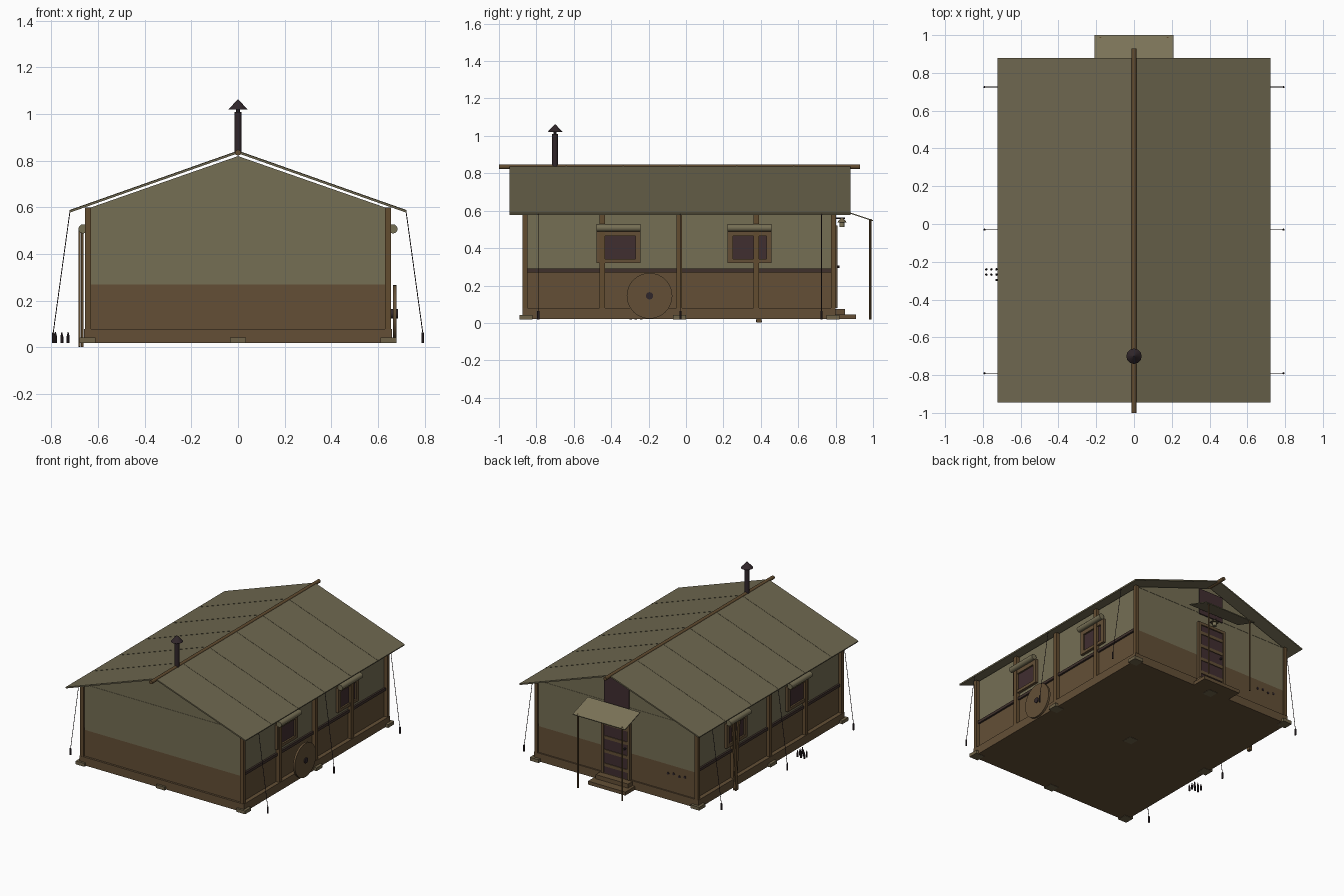
import bpy
import bmesh
from math import radians, atan2, pi
from mathutils import Vector, Matrix

old = bpy.data.objects.get("Cube")
if old:
    bpy.data.objects.remove(old)


def material(name, r, g, b):
    def lin(c):
        c /= 255
        return ((c + 0.055) / 1.055) ** 2.4
    mat = bpy.data.materials.new(name)
    mat.use_nodes = True
    col = (lin(r), lin(g), lin(b), 1)
    mat.diffuse_color = col
    node = mat.node_tree.nodes["Principled BSDF"]
    node.inputs["Base Color"].default_value = col
    node.inputs["Roughness"].default_value = 0.9
    return mat


CANVAS = material("wall canvas", 117, 110, 84)
ROOF = material("roof canvas", 110, 103, 79)
AWNING = material("awning canvas", 124, 116, 89)
WOOD = material("brown wood", 99, 79, 54)
TIMBER = material("post timber", 98, 76, 48)
DARK = material("dark maroon", 64, 46, 48)
TRIM = material("dark trim", 62, 48, 43)
IRON = material("black iron", 48, 38, 42)
STONE = material("footing", 110, 98, 72)


def finish(name, bm, mat, smooth=False):
    bmesh.ops.recalc_face_normals(bm, faces=bm.faces)
    me = bpy.data.meshes.new(name)
    bm.to_mesh(me)
    bm.free()
    me.materials.append(mat)
    ob = bpy.data.objects.new(name, me)
    bpy.context.scene.collection.objects.link(ob)
    if smooth:
        bpy.ops.object.select_all(action='DESELECT')
        ob.select_set(True)
        bpy.context.view_layer.objects.active = ob
        bpy.ops.object.shade_smooth_by_angle(angle=radians(40))
    return ob


def box(name, x, y, z, mat):
    """Box from (min, max) pairs."""
    bm = bmesh.new()
    bmesh.ops.create_cube(bm, size=1)
    for v in bm.verts:
        v.co = [sum(p) / 2 + c * (p[1] - p[0]) for p, c in zip((x, y, z), v.co)]
    return finish(name, bm, mat)


def prism(name, outline, y0, y1, mat):
    """Extrude an (x, z) outline along y."""
    bm = bmesh.new()
    face = bm.faces.new([bm.verts.new((x, y0, z)) for x, z in outline])
    new = bmesh.ops.extrude_face_region(bm, geom=[face])["geom"]
    verts = [g for g in new if isinstance(g, bmesh.types.BMVert)]
    bmesh.ops.translate(bm, verts=verts, vec=(0, y1 - y0, 0))
    return finish(name, bm, mat)


def rod(name, a, b, r, mat, sides=8, r2=None):
    """Cylinder or cone between two points."""
    a, b = Vector(a), Vector(b)
    d = b - a
    m = Matrix.Translation((a + b) / 2) @ d.to_track_quat('Z', 'Y').to_matrix().to_4x4()
    bm = bmesh.new()
    bmesh.ops.create_cone(bm, cap_ends=True, segments=sides, radius1=r,
                          radius2=r if r2 is None else r2, depth=d.length, matrix=m)
    return finish(name, bm, mat, smooth=sides > 6)


def side(s, a, b):
    """Mirrored x interval."""
    return (a, b) if s > 0 else (-b, -a)


Y0, Y1, MID = -0.86, 0.79, -0.035

# Floor frame and footings
box("sill_frame", (-0.66, 0.66), (-0.875, 0.80), (0.02, 0.08), WOOD)
for x in (-0.645, 0, 0.645):
    for y in (-0.855, MID, 0.785):
        box("footing", (x - 0.035, x + 0.035), (y - 0.035, y + 0.035), (0.018, 0.042), STONE)

# Walls: boarded base, canvas upper with gables
box("lower_wall", (-0.63, 0.63), (Y0, Y1), (0.08, 0.27), WOOD)
prism("upper_wall", [(-0.63, 0.27), (0.63, 0.27), (0.63, 0.60), (0, 0.82), (-0.63, 0.60)],
      Y0, Y1, CANVAS)
for y in (Y0, Y1):
    box("gable_seam", (-0.63, 0.63), (y - 0.002, y + 0.002), (0.597, 0.60), CANVAS)

# Side posts, rails and windows
for s in (-1, 1):
    for i in range(5):
        y = -0.861 + i * 0.4125
        wide = 0.013 if i % 4 == 0 else 0.015
        box("wall_post", side(s, 0.63, 0.656), (y - wide, y + wide), (0.08, 0.60), TIMBER)
    box("side_rail", side(s, 0.628, 0.643), (Y0, Y1), (0.27, 0.29), TRIM)
    for y in (-0.36, 0.34):
        f, g = (0.118, 0.09)
        box("window_pane", side(s, 0.628, 0.638), (y - g, y + g), (0.342, 0.465), DARK)
        for e in (-1, 1):
            box("window_jamb", side(s, 0.628, 0.650),
                tuple(sorted((y + e * g, y + e * f))), (0.32, 0.497), WOOD)
        for z in ((0.32, 0.342), (0.465, 0.497)):
            box("window_rail", side(s, 0.628, 0.650), (y - g, y + g), z, WOOD)
        rod("rolled_blind", (s * 0.664, y - f, 0.508), (s * 0.664, y + f, 0.508),
            0.02, CANVAS, 12)

# Roof slopes, seams and ridge pole
for s in (-1, 1):
    prism("roof_slope", [(0, 0.832), (s * 0.72, 0.578), (s * 0.723, 0.587), (0, 0.842)],
          -0.945, 0.88, ROOF)
    for i in range(1, 6):
        y = -0.945 + i * 1.825 / 6
        prism("roof_seam", [(0, 0.840), (s * 0.722, 0.585), (s * 0.723, 0.5885), (0, 0.8435)],
              y - 0.004, y + 0.004, ROOF)
rod("ridge_pole", (0, -1.0, 0.835), (0, 0.93, 0.835), 0.013, TIMBER, 10)

# Stove pipe
rod("stove_pipe", (0, -0.70, 0.83), (0, -0.70, 1.01), 0.016, IRON, 12)
rod("pipe_neck", (0, -0.70, 1.0), (0, -0.70, 1.03), 0.008, IRON)
rod("pipe_cap", (0, -0.70, 1.02), (0, -0.70, 1.062), 0.041, IRON, 12, 0.002)

# Guy ropes and stakes
for s in (-1, 1):
    for y in (-0.79, -0.03, 0.725):
        rod("guy_rope", (s * 0.72, y, 0.583), (s * 0.792, y, 0.06), 0.002, IRON, 5)
        rod("guy_stake", (s * 0.792, y, 0.018), (s * 0.792, y, 0.065), 0.006, IRON, 6)

# Doorway on the back wall
box("door_leaf", (-0.095, 0.095), (Y1, Y1 + 0.012), (0.08, 0.50), DARK)
for s in (-1, 1):
    box("door_jamb", side(s, 0.095, 0.115), (Y1, Y1 + 0.02), (0.08, 0.52), WOOD)
box("door_lintel", (-0.115, 0.115), (Y1, Y1 + 0.02), (0.50, 0.52), WOOD)
for z in (0.13, 0.23, 0.33, 0.43):
    box("door_batten", (-0.095, 0.095), (Y1, Y1 + 0.017), (z, z + 0.022), WOOD)
rod("door_handle", (-0.075, Y1, 0.30), (-0.075, Y1 + 0.03, 0.30), 0.007, IRON)
box("lower_step", (-0.15, 0.15), (0.79, 0.91), (0.02, 0.045), WOOD)
box("upper_step", (-0.13, 0.13), (0.79, 0.85), (0.045, 0.075), WOOD)
box("gable_panel", (-0.10, 0.10), (Y1, Y1 + 0.008), (0.59, 0.78), DARK)

# Porch awning and poles
awning = box("porch_awning", (-0.21, 0.21), (-0.092, 0.092), (-0.003, 0.003), AWNING)
awning.location = (0, 0.912, 0.576)
awning.rotation_euler.x = -atan2(0.058, 0.172)
for s in (-1, 1):
    rod("porch_pole", (s * 0.178, 0.985, 0.018), (s * 0.178, 0.985, 0.555), 0.006, TIMBER)

# Hanging lantern
rod("lantern_bracket", (0, Y1, 0.56), (0, 0.85, 0.56), 0.004, IRON, 6)
rod("lantern_hood", (0, 0.834, 0.537), (0, 0.834, 0.56), 0.026, STONE, 10, 0.006)
rod("lantern_body", (0, 0.834, 0.512), (0, 0.834, 0.54), 0.014, AWNING, 10)

# Small dark marks on the back wall
for i in range(4):
    x, z = -0.41 - i * 0.045, 0.205 + 0.008 * (i % 2)
    rod("wall_mark", (x, Y1, z), (x, Y1 + 0.004, z), 0.009, IRON)

# Wheel leaning on the left wall
rod("wheel_disc", (0.664, -0.195, 0.145), (0.679, -0.195, 0.145), 0.122, WOOD, 32)
rod("wheel_hub", (0.656, -0.195, 0.145), (0.686, -0.195, 0.145), 0.02, IRON, 10)

# Pair of boards leaning on the right wall
for lean in (-1, 1):
    board = box("leaning_board", (-0.005, 0.005), (-0.014, 0.014), (-0.25, 0.25), TIMBER)
    board.location = (-0.673 + lean * 0.006, 0.39 - lean * 0.02, 0.252)
    board.rotation_euler.x = radians(5 * lean)

# Small pointed canisters on the ground
for i in range(7):
    x, y = -0.782 + 0.027 * (i % 3), -0.24 - 0.028 * (i // 3)
    if i == 6:
        x += 0.054
    rod("canister", (x, y, 0.018), (x, y, 0.046), 0.0065, IRON)
    rod("canister_tip", (x, y, 0.046), (x, y, 0.066), 0.0065, IRON, 8, 0.0015)
